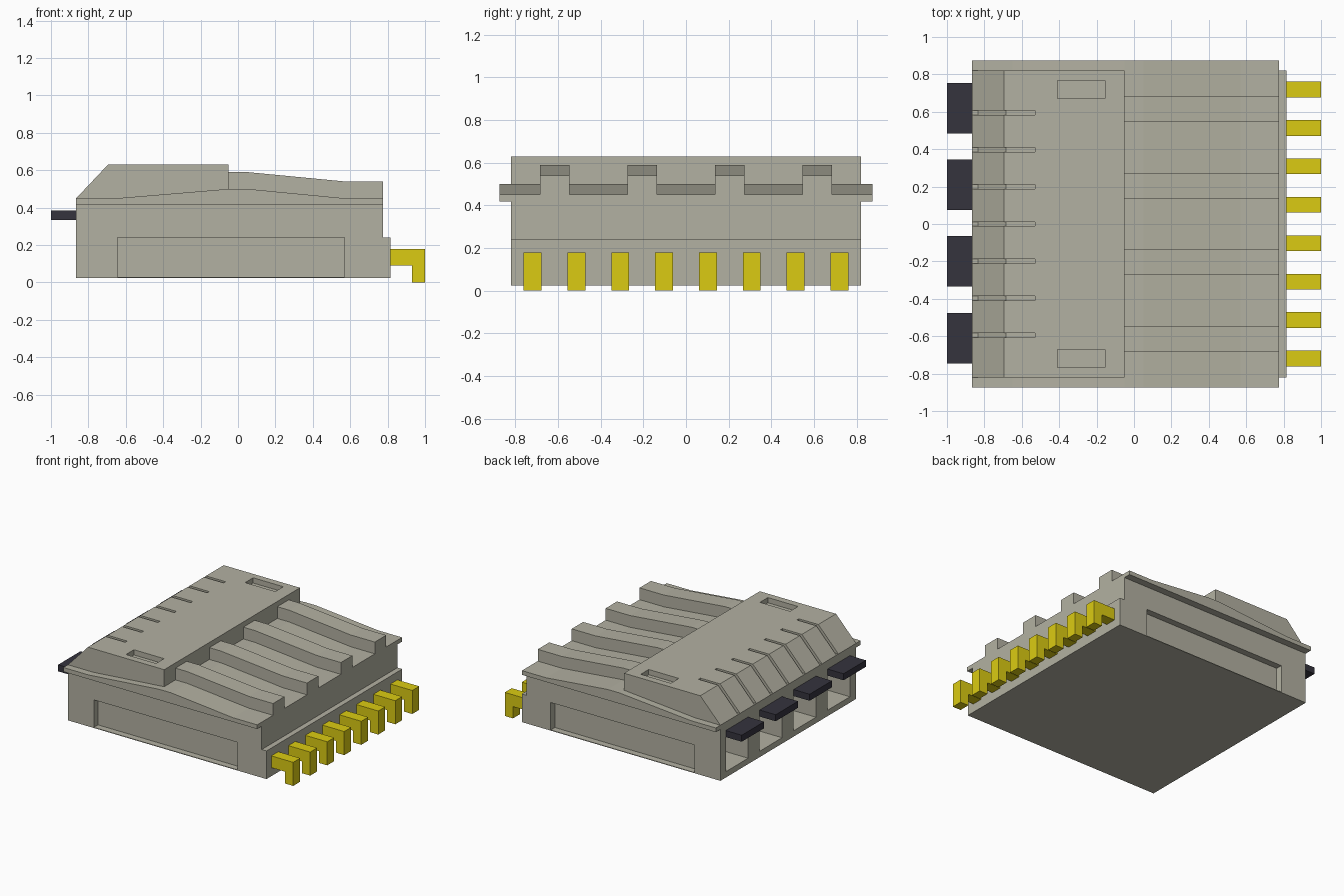
import bpy, bmesh

if "Cube" in bpy.data.objects:
    bpy.data.objects.remove(bpy.data.objects["Cube"])


def material(name, color):
    m = bpy.data.materials.new(name)
    m.diffuse_color = (*color, 1)
    m.use_nodes = True
    m.node_tree.nodes["Principled BSDF"].inputs["Base Color"].default_value = m.diffuse_color
    return m


CASE = material("case_beige", (0.45, 0.44, 0.36))
GOLD = material("contact_yellow", (0.71, 0.60, 0.006))
DARK = material("lever_dark", (0.035, 0.033, 0.048))


def prism(name, profile, y0, y1, mat=None):
    """Extrude an x-z profile from y0 to y1."""
    bm = bmesh.new()
    face = bm.faces.new([bm.verts.new((x, y0, z)) for x, z in profile])
    ext = bmesh.ops.extrude_face_region(bm, geom=[face])
    verts = [v for v in ext["geom"] if isinstance(v, bmesh.types.BMVert)]
    bmesh.ops.translate(bm, verts=verts, vec=(0, y1 - y0, 0))
    bmesh.ops.recalc_face_normals(bm, faces=bm.faces)
    mesh = bpy.data.meshes.new(name)
    bm.to_mesh(mesh)
    bm.free()
    ob = bpy.data.objects.new(name, mesh)
    bpy.context.collection.objects.link(ob)
    if mat:
        mesh.materials.append(mat)
    return ob


def box(name, x0, x1, y0, y1, z0, z1, mat=None):
    return prism(name, [(x0, z0), (x1, z0), (x1, z1), (x0, z1)], y0, y1, mat)


def cut(ob, cutters):
    """Subtract the cutters, then delete them."""
    bpy.context.view_layer.objects.active = ob
    for c in cutters:
        c.hide_render = True
        mod = ob.modifiers.new("cut", 'BOOLEAN')
        mod.operation, mod.solver, mod.object = 'DIFFERENCE', 'EXACT', c
        bpy.ops.object.modifier_apply(modifier=mod.name)
        bpy.data.objects.remove(c)


X0, X1 = -0.865, 0.775
TAB_Y = [-0.61, -0.20, 0.21, 0.62]

# Lower case with rear step, side recesses and lever openings
case = prism("case_body", [(X0, 0.025), (0.815, 0.025), (0.815, 0.24), (X1, 0.24),
                           (X1, 0.42), (X0, 0.42)], -0.82, 0.82, CASE)
cutters = [box("side_cutter", -0.645, 0.57, min(s * 0.77, s * 0.9), max(s * 0.77, s * 0.9),
               0.03, 0.24) for s in (-1, 1)]
cutters += [box("opening_cutter", -0.95, -0.55, y - 0.135, y + 0.135, 0.07, 0.385)
            for y in TAB_Y]
cut(case, cutters)

# Overhanging lid plate with a gently humped top
prism("lid_plate", [(X0, 0.418), (X1, 0.418), (X1, 0.45), (0.57, 0.45), (0.05, 0.50),
                    (-0.05, 0.50), (-0.65, 0.45), (X0, 0.45)], -0.875, 0.875, CASE)

# Raised block with sloped face, slits and two pockets
block = prism("raised_block", [(X0, 0.45), (-0.05, 0.45), (-0.05, 0.63), (-0.695, 0.63)],
              -0.82, 0.82, CASE)
cutters = []
for i in range(-3, 4):
    y = i * 0.198
    cutters.append(prism("slit_cutter", [(-0.90, 0.44), (-0.845, 0.44), (-0.685, 0.605),
                                         (-0.53, 0.605), (-0.53, 0.70), (-0.90, 0.70)],
                         y - 0.012, y + 0.012))
cutters += [box("pocket_cutter", -0.41, -0.155, y - 0.048, y + 0.048, 0.59, 0.70)
            for y in (-0.72, 0.72)]
cut(block, cutters)

# Ribs running down the lid
for i, y in enumerate((-0.615, -0.205, 0.205, 0.615)):
    prism(f"lid_rib_{i + 1}", [(-0.05, 0.50), (0.05, 0.50), (0.57, 0.45), (X1, 0.45),
                               (X1, 0.54), (0.57, 0.54), (0.05, 0.59), (-0.05, 0.59)],
          y - 0.069, y + 0.069, CASE)

# Dark lever tabs on the left side
for i, y in enumerate(TAB_Y):
    box(f"lever_tab_{i + 1}", -1.0, -0.55, y - 0.135, y + 0.135, 0.335, 0.385, DARK)

# Bent yellow contact pins on the right side
for i in range(8):
    y = (i - 3.5) * 0.2055
    prism(f"contact_pin_{i + 1}", [(0.815, 0.09), (0.93, 0.09), (0.93, 0.0), (1.0, 0.0),
                                   (1.0, 0.18), (0.815, 0.18)], y - 0.042, y + 0.042, GOLD)
